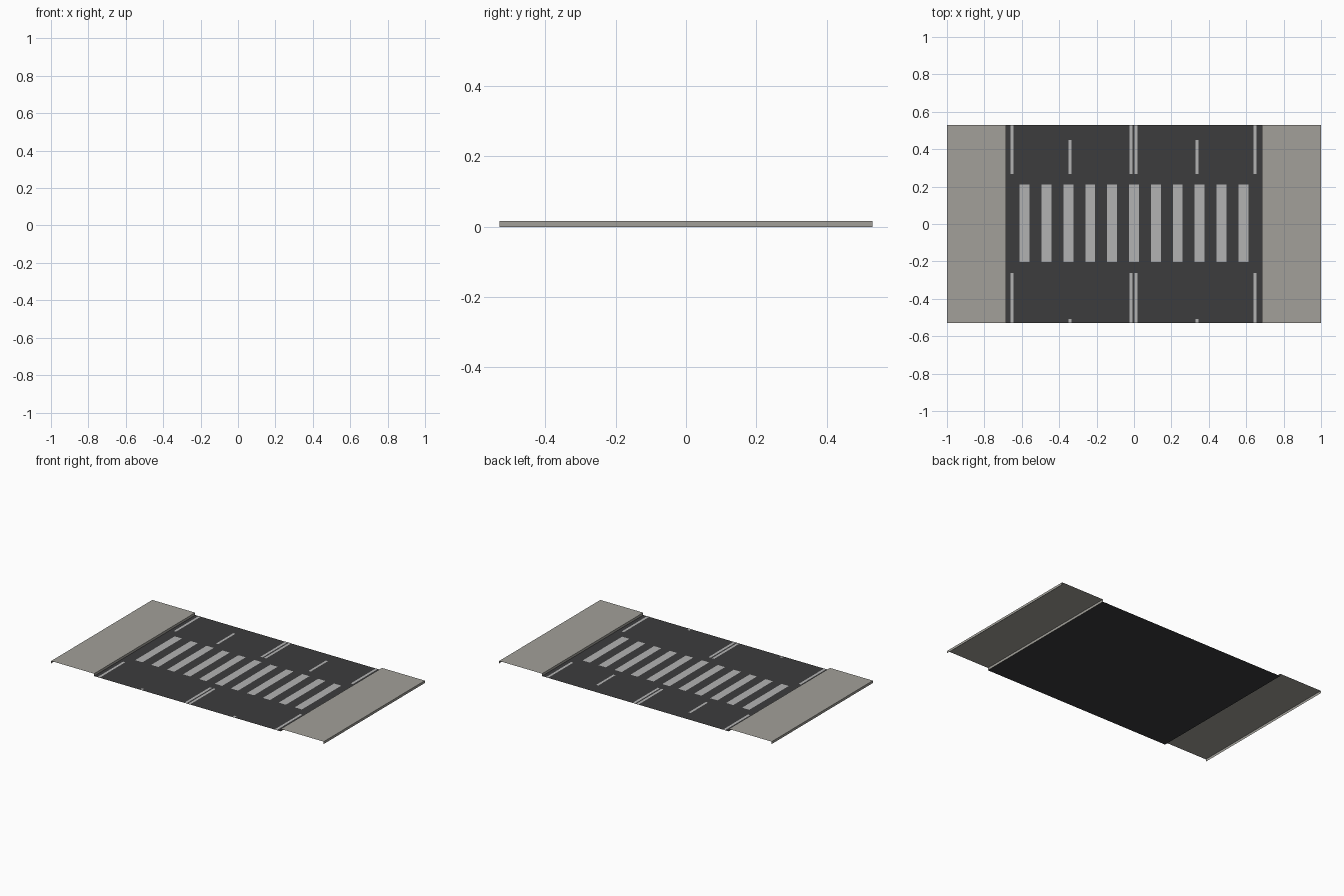
import bpy, bmesh

if "Cube" in bpy.data.objects:
    bpy.data.objects.remove(bpy.data.objects["Cube"])

HALF_Y = 0.53     # half length of the road section
ROAD_X = 0.685    # kerb line
KERB_Z = 0.016    # pavement height
PAINT_Z = 0.001   # road markings float just above the asphalt


def material(name, rgb):
    m = bpy.data.materials.new(name)
    m.diffuse_color = (*rgb, 1)
    m.use_nodes = True
    m.node_tree.nodes["Principled BSDF"].inputs["Base Color"].default_value = m.diffuse_color
    return m


def sheet(name, profile, y0, y1, mat):
    """Open strip: an (x, z) profile, left to right, swept along y."""
    bm = bmesh.new()
    rows = [[bm.verts.new((x, y, z)) for x, z in profile] for y in (y0, y1)]
    for i in range(len(profile) - 1):
        bm.faces.new((rows[0][i], rows[0][i + 1], rows[1][i + 1], rows[1][i]))
    me = bpy.data.meshes.new(name)
    bm.to_mesh(me)
    bm.free()
    me.materials.append(mat)
    ob = bpy.data.objects.new(name, me)
    bpy.context.collection.objects.link(ob)
    return ob


def mark(name, x, width, y0, y1):
    return sheet(name, [(x - width / 2, PAINT_Z), (x + width / 2, PAINT_Z)], y0, y1, paint)


asphalt = material("asphalt", (0.045, 0.045, 0.047))
concrete = material("concrete", (0.36, 0.35, 0.32))
paint = material("road_paint", (0.45, 0.45, 0.45))

# Road surface
sheet("road", [(-ROAD_X, 0), (ROAD_X, 0)], -HALF_Y, HALF_Y, asphalt)

# Pavements: outer wall, top and kerb, open at the ends and underneath
for side, a, b in (("left", -1, -ROAD_X), ("right", ROAD_X, 1)):
    sheet(f"pavement_{side}", [(a, 0), (a, KERB_Z), (b, KERB_Z), (b, 0)],
          -HALF_Y, HALF_Y, concrete)

# Zebra crossing bars
for i in range(11):
    mark(f"crossing_bar_{i + 1}", (i - 5) * 0.117, 0.053, -0.204, 0.21)

# Solid edge lines and double centre line, on both sides of the crossing
for end, y0, y1 in (("front", -HALF_Y, -0.263), ("back", 0.268, HALF_Y)):
    for label, x in (("edge_left", -0.651), ("centre_left", -0.015),
                     ("centre_right", 0.012), ("edge_right", 0.648)):
        mark(f"{label}_line_{end}", x, 0.016, y0, y1)

# Dashed lane lines
for side, x in (("left", -0.341), ("right", 0.338)):
    mark(f"lane_dash_{side}_front", x, 0.016, -HALF_Y, -0.508)
    mark(f"lane_dash_{side}_back", x, 0.016, 0.268, 0.448)
